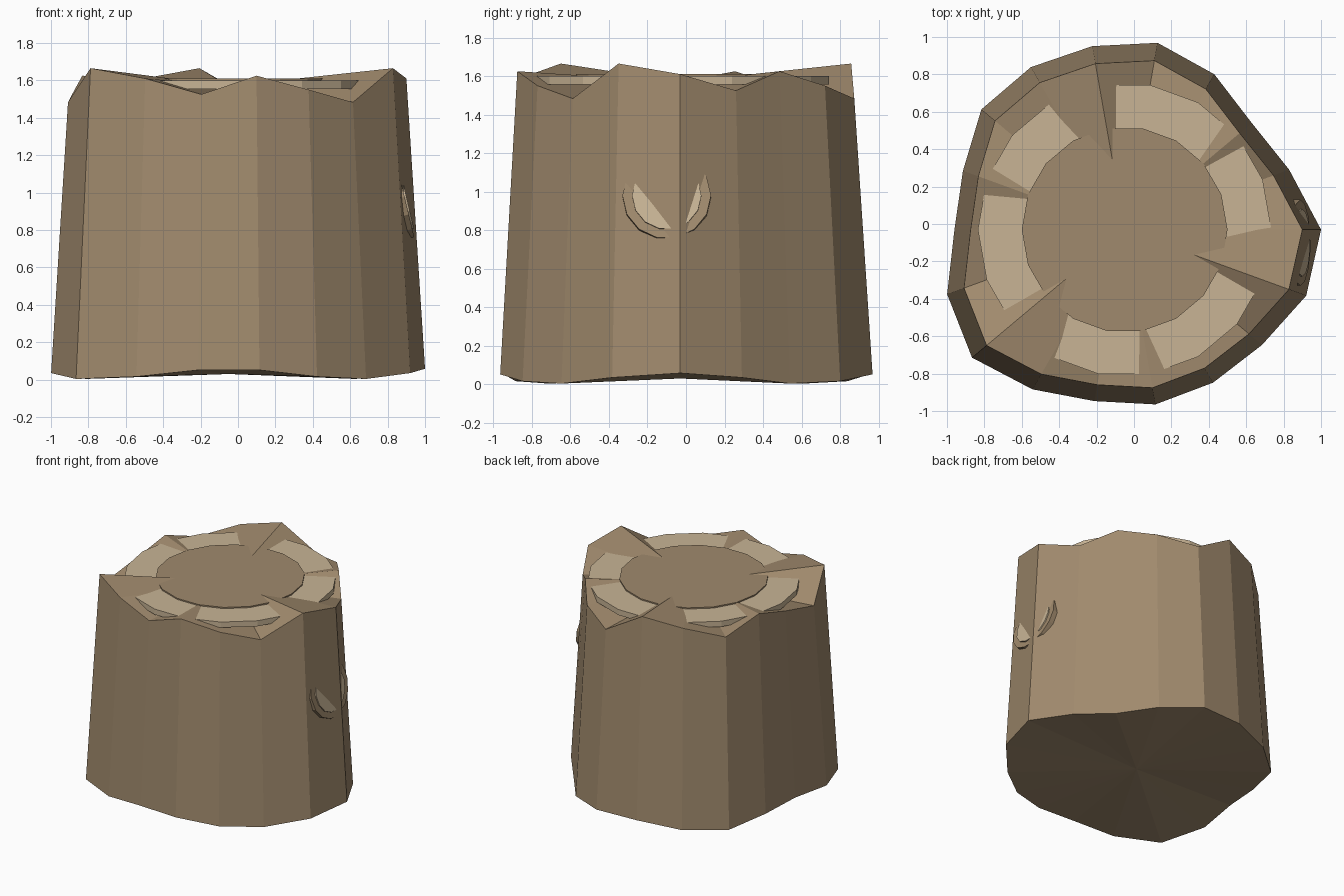
import bpy
import bmesh
from math import cos, sin, radians, atan
from mathutils import Matrix, Vector

if "Cube" in bpy.data.objects:
    bpy.data.objects.remove(bpy.data.objects["Cube"], do_unlink=True)


def material(name, rgb):
    mat = bpy.data.materials.new(name)
    mat.use_nodes = True
    color = (*rgb, 1.0)
    mat.diffuse_color = color
    mat.node_tree.nodes["Principled BSDF"].inputs["Base Color"].default_value = color
    return mat


BARK = material("bark brown", (0.352, 0.254, 0.153))
WOOD = material("pale wood", (0.578, 0.456, 0.301))

CENTRE = Vector((-0.05, -0.03, 0.0))
SIDES = 18


def finish(name, bm, mat):
    bmesh.ops.recalc_face_normals(bm, faces=bm.faces)
    mesh = bpy.data.meshes.new(name)
    bm.to_mesh(mesh)
    bm.free()
    mesh.materials.append(mat)
    obj = bpy.data.objects.new(name, mesh)
    bpy.context.collection.objects.link(obj)
    return obj


def disc(name, radius, depth, sides, matrix, mat):
    bm = bmesh.new()
    bmesh.ops.create_cone(bm, cap_ends=True, segments=sides, radius1=radius,
                          radius2=radius, depth=depth, matrix=matrix)
    return finish(name, bm, mat)


# Stump body: tapered uneven trunk with a jagged rim and fan-shaped ends
radii = [1.033, 1.05, 0.936, 0.887, 0.959, 1.014, 0.996, 1.003, 1.0,
         0.92, 0.91, 1.01, 1.065, 0.986, 0.931, 0.949, 0.945, 0.959]
rim_heights = [1.665, 1.61, 1.525, 1.625, 1.55, 1.483]
bm = bmesh.new()
base, rim = [], []
for i, r in enumerate(radii):
    a = radians(20 * (i - 1))
    out = Vector((cos(a), sin(a), 0)) * r
    foot = 0.03 + 0.028 * cos(radians(80 * (i - 1)))
    base.append(bm.verts.new(CENTRE + out + Vector((0, 0, foot))))
    rim.append(bm.verts.new(CENTRE + out * 0.905 + Vector((0, 0, rim_heights[i % 6]))))
top = bm.verts.new(CENTRE + Vector((0, 0, 1.57)))
bottom = bm.verts.new(CENTRE + Vector((0, 0, 0.03)))
for i in range(SIDES):
    j = (i + 1) % SIDES
    bm.faces.new((base[i], base[j], rim[j], rim[i]))
    bm.faces.new((rim[i], rim[j], top))
    bm.faces.new((base[j], base[i], bottom))
finish("stump_body", bm, BARK)

# Pale growth ring, half sunk in the jagged top
bm = bmesh.new()
loops = []
for r, z in ((0.5, 1.6), (0.785, 1.6), (0.785, 1.555), (0.5, 1.555)):
    loops.append([bm.verts.new(CENTRE + Vector((r * cos(radians(20 * k)),
                                                r * sin(radians(20 * k)), z)))
                  for k in range(SIDES)])
for k in range(SIDES):
    n = (k + 1) % SIDES
    for a, b in zip(loops, loops[1:] + loops[:1]):
        bm.faces.new((a[k], a[n], b[n], b[k]))
finish("growth_ring", bm, WOOD)

# Heartwood disc in the middle of the cut
disc("heartwood", 0.55, 0.05, SIDES,
     Matrix.Translation(CENTRE + Vector((0, 0, 1.585))) @ Matrix.Rotation(radians(10), 4, "Z"),
     BARK)

# Branch knot on the left side: bark collar and pale cut face, tilted upwards
tilt = Matrix.Rotation(radians(90) - atan(0.24), 4, "Y")
for name, radius, x, mat in (("knot_collar", 0.23, 0.89, BARK),
                             ("knot_face", 0.18, 0.90, WOOD)):
    place = Matrix.Translation((x, -0.1, 0.98)) @ tilt @ Matrix.Translation((0, 0, -0.02))
    disc(name, radius, 0.04, 14, place, mat)
